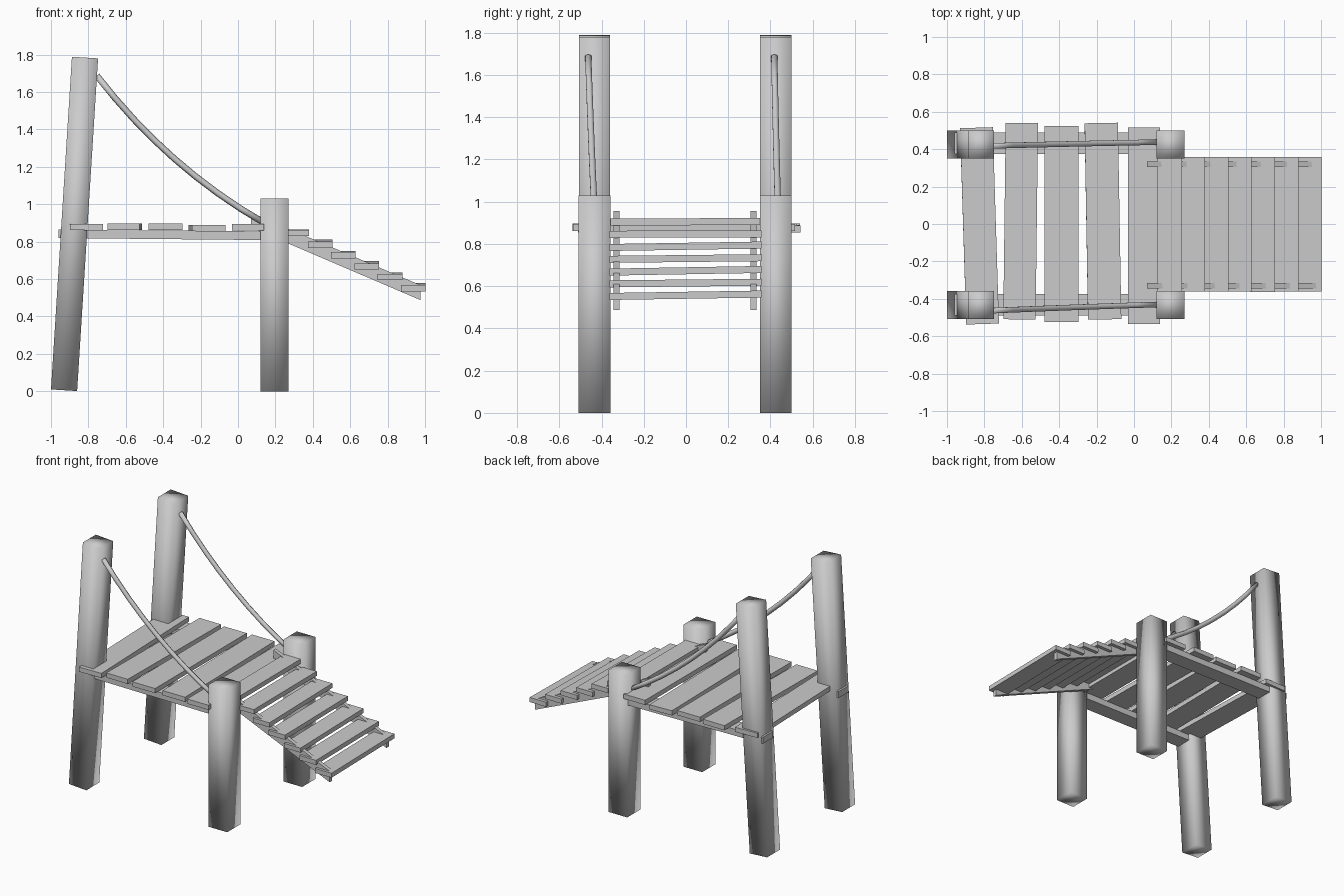
import bpy, math
from mathutils import Matrix, Vector

if "Cube" in bpy.data.objects:
    bpy.data.objects.remove(bpy.data.objects["Cube"])


def make_mesh(name, verts, faces, smooth=False):
    me = bpy.data.meshes.new(name)
    me.from_pydata(verts, [], faces)
    me.polygons.foreach_set("use_smooth", [smooth] * len(faces))
    ob = bpy.data.objects.new(name, me)
    bpy.context.collection.objects.link(ob)
    return ob


BOX_FACES = [(0, 3, 2, 1), (4, 5, 6, 7), (0, 1, 5, 4),
             (1, 2, 6, 5), (2, 3, 7, 6), (3, 0, 4, 7)]


def box(name, center, size, rot=(0, 0, 0), smooth=False):
    """Box with centre, full size and rotation in degrees."""
    corners = [(-1, -1), (1, -1), (1, 1), (-1, 1)]
    verts = [(x * size[0] / 2, y * size[1] / 2, z * size[2] / 2)
             for z in (-1, 1) for x, y in corners]
    ob = make_mesh(name, verts, BOX_FACES, smooth)
    ob.location = center
    ob.rotation_euler = [math.radians(a) for a in rot]
    return ob


# Posts: short upright pair and tall leaning pair, softly shaded square timbers
for side, y in (("front", -0.433), ("back", 0.425)):
    box(f"short_post_{side}", (0.195, y, 0.515), (0.148, 0.15, 1.03), smooth=True)
    box(f"tall_post_{side}", (-0.874, y, 0.895), (0.14, 0.148, 1.782),
        (0, 3.6, 0), smooth=True)
    # Deck beam running through the posts
    s = -1 if side == "front" else 1
    box(f"deck_beam_{side}", (-0.41, s * 0.433, 0.837), (1.10, 0.115, 0.046), (0, 0.55, 0))

# Deck planks: (centre x, centre y, centre z, width, tilt, yaw)
planks = [(-0.826, -0.010, 0.878, 0.175, 0.5, 1.8),
          (-0.606, 0.015, 0.879, 0.173, 0.0, -0.7),
          (-0.388, 0.000, 0.879, 0.182, 0.0, 0.0),
          (-0.166, 0.015, 0.872, 0.178, 0.6, 1.0),
          (0.053, -0.010, 0.878, 0.172, 0.0, 0.0)]
for i, (x, y, z, w, tilt, yaw) in enumerate(planks):
    box(f"deck_plank_{i + 1}", (x, y, z), (w, 1.05, 0.034), (0, tilt, yaw))

# Stair treads, slightly uneven
for i, tilt in enumerate((0.2, 0.2, 0.9, 0.6, 1.0, 0.6, 0.9)):
    box(f"stair_tread_{i + 1}", (0.190 + i * 0.1245, -0.002, 0.905 - i * 0.058),
        (0.132, 0.72, 0.033), (tilt, 0, 0))

# Sloping stair stringers with upright cut ends
profile = [(0.07, 0.875), (0.975, 0.488), (0.975, 0.568), (0.07, 0.955)]
for side, y in (("front", -0.33), ("back", 0.32)):
    verts = [(x, y + d, z) for d in (-0.014, 0.014) for x, z in profile]
    faces = [(0, 1, 2, 3), (7, 6, 5, 4), (4, 5, 1, 0),
             (5, 6, 2, 1), (6, 7, 3, 2), (7, 4, 0, 3)]
    make_mesh(f"stair_stringer_{side}", verts, faces)

# Sagging handrail ropes, swept as six-sided tubes
path = [(-0.755, 1.688), (-0.59, 1.495), (-0.375, 1.262), (-0.13, 1.085), (0.14, 0.90)]
SIDES, RADIUS, STEPS = 6, 0.017, 8


def rope_point(t):
    """Quadratic curve through the ends and the middle sag point."""
    a, b = Vector(path[0]), Vector(path[-1])
    c = Vector((-0.375, 1.195))
    return a * (1 - t) ** 2 + c * 2 * t * (1 - t) + b * t * t


for side, y0, y1 in (("front", -0.463, -0.43), ("back", 0.418, 0.438)):
    verts, faces = [], []
    for k in range(STEPS + 1):
        t = k / STEPS
        p = rope_point(t)
        d = (rope_point(t + 0.01) - rope_point(t - 0.01)).normalized()
        for j in range(SIDES):
            a = 2 * math.pi * j / SIDES
            u, v = RADIUS * math.cos(a), RADIUS * math.sin(a)
            verts.append((p.x - d.y * u, y0 + (y1 - y0) * t + v, p.y + d.x * u))
    for k in range(STEPS):
        for j in range(SIDES):
            n = (j + 1) % SIDES
            faces.append((k * SIDES + j, k * SIDES + n,
                          (k + 1) * SIDES + n, (k + 1) * SIDES + j))
    faces.append(tuple(reversed(range(SIDES))))
    faces.append(tuple(range(STEPS * SIDES, (STEPS + 1) * SIDES)))
    rope = make_mesh(f"handrail_rope_{side}", verts, faces, True)
    bpy.context.view_layer.objects.active = rope
    bpy.ops.object.select_all(action='DESELECT')
    rope.select_set(True)
    bpy.ops.object.mode_set(mode='EDIT')
    bpy.ops.mesh.select_all(action='SELECT')
    bpy.ops.mesh.normals_make_consistent(inside=False)
    bpy.ops.object.mode_set(mode='OBJECT')
